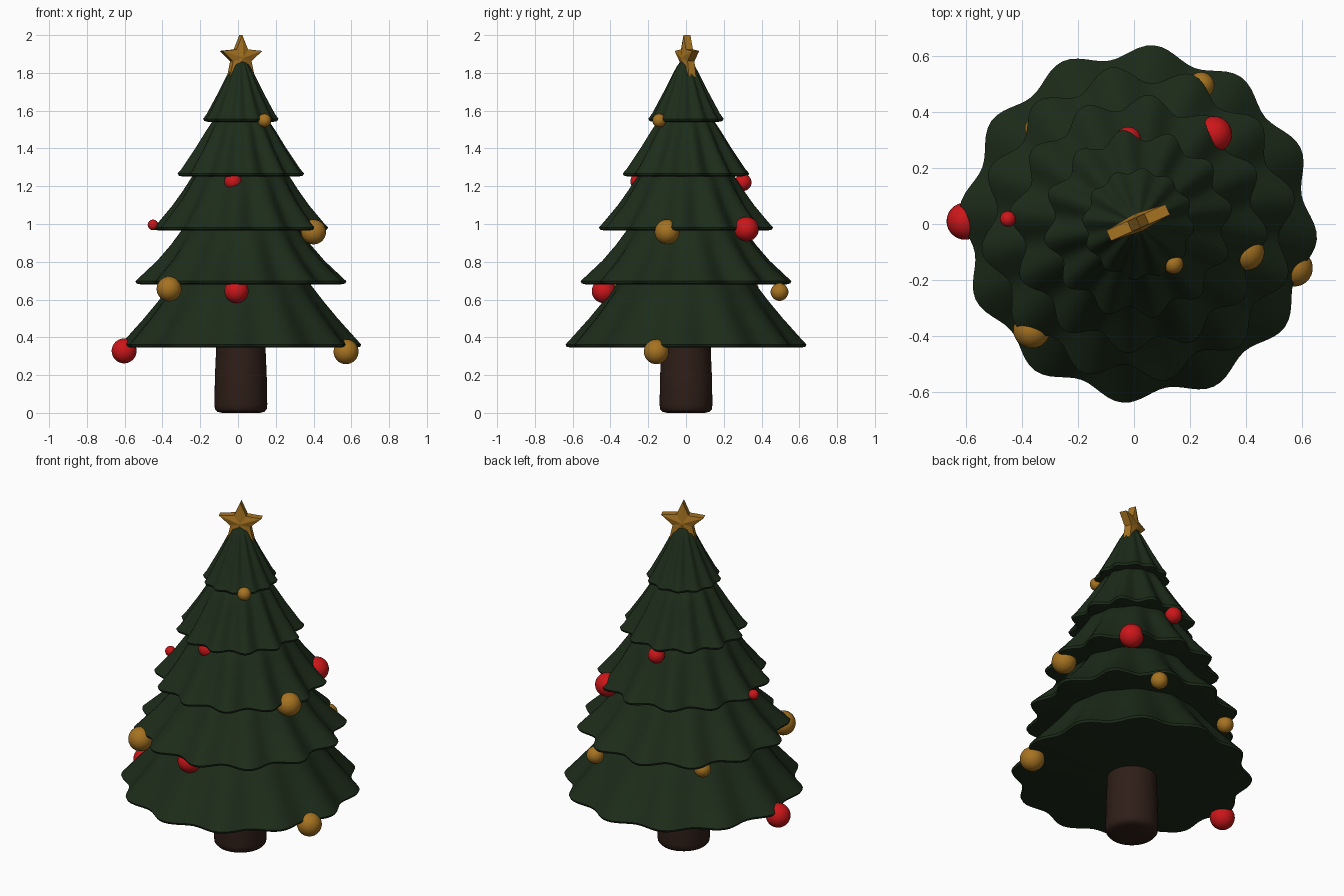
import bpy, bmesh, math
from mathutils import Matrix

if "Cube" in bpy.data.objects:
    bpy.data.objects.remove(bpy.data.objects["Cube"])

CX = 0.015   # tree axis


def material(name, rgb):
    m = bpy.data.materials.new(name)
    m.diffuse_color = (*rgb, 1)
    m.use_nodes = True
    m.node_tree.nodes["Principled BSDF"].inputs["Base Color"].default_value = m.diffuse_color
    return m


GREEN = material("needle_green", (0.012, 0.025, 0.010))
BROWN = material("bark_brown", (0.028, 0.013, 0.009))
RED = material("bauble_red", (0.60, 0.008, 0.010))
GOLD = material("gold", (0.38, 0.17, 0.015))


def finish(bm, name, mat, angle=None):
    bmesh.ops.recalc_face_normals(bm, faces=bm.faces)
    me = bpy.data.meshes.new(name)
    bm.to_mesh(me)
    bm.free()
    ob = bpy.data.objects.new(name, me)
    bpy.context.collection.objects.link(ob)
    me.materials.append(mat)
    if angle:
        bpy.ops.object.select_all(action='DESELECT')
        ob.select_set(True)
        bpy.context.view_layer.objects.active = ob
        bpy.ops.object.shade_smooth_by_angle(angle=math.radians(angle))
    return ob


def lathe(name, profile, mat, seg, radius=lambda r, i, a: r, angle=45):
    """Revolve (r, z) points about the tree axis, closing both ends."""
    bm = bmesh.new()
    rings = []
    for i, (r, z) in enumerate(profile):
        ring = []
        for k in range(seg):
            a = 2 * math.pi * k / seg
            q = radius(r, i, a)
            ring.append(bm.verts.new((CX + q * math.cos(a), q * math.sin(a), z)))
        rings.append(ring)
    for lo, hi in zip(rings, rings[1:]):
        for k in range(seg):
            n = (k + 1) % seg
            bm.faces.new((lo[k], lo[n], hi[n], hi[k]))
    for ring, z in ((rings[0], profile[0][1]), (rings[-1], profile[-1][1])):
        c = bm.verts.new((CX, 0, z))
        for k in range(seg):
            bm.faces.new((ring[k], ring[(k + 1) % seg], c))
    return finish(bm, name, mat, angle)


# Trunk with rounded foot
lathe("trunk", [(0.10, 0.0), (0.125, 0.006), (0.137, 0.02), (0.14, 0.045),
                (0.137, 0.2), (0.132, 0.31), (0.13, 0.40)], BROWN, 48)

# Ruffled branch tiers: (wave depth, crest phase, slope from rim to top)
TIERS = [
    (0.024, 25, [(.64, .362), (.605, .40), (.515, .50), (.44, .59), (.37, .68), (.29, .76)]),
    (0.032, 10, [(.567, .697), (.537, .725), (.45, .805), (.375, .89), (.315, .97), (.24, 1.03)]),
    (0.028, 25, [(.463, .982), (.437, 1.01), (.362, 1.10), (.305, 1.18), (.26, 1.25), (.19, 1.31)]),
    (0.022, 10, [(.34, 1.268), (.32, 1.29), (.245, 1.40), (.195, 1.48), (.155, 1.54), (.09, 1.60)]),
    (0.009, 25, [(.20, 1.557), (.18, 1.585), (.118, 1.70), (.068, 1.80), (.042, 1.845), (.012, 1.87)]),
]
FADE = [1, 1, 1, 0.9, 0.65, 0.4, 0.2, 0]

for n, (amp, phase, slope) in enumerate(TIERS):
    R, z = slope[0]
    under = [(R - 0.03, z - 0.017), (R - 0.006, z - 0.012)]

    def ruffle(r, i, a, amp=amp, phase=phase):
        return r + amp * FADE[i] * (math.cos(12 * (a - math.radians(phase))) - 1)

    lathe(f"branch_tier_{n + 1}", under + slope, GREEN, 144, ruffle, 50)

# Baubles: x, y, z, radius, material
BAUBLES = [
    (-.603, .01, .328, .066, RED), (.572, -.157, .324, .066, GOLD),
    (-.365, -.378, .656, .066, GOLD), (-.008, -.435, .645, .064, RED),
    (.24, .495, .64, .047, GOLD), (-.345, .34, .655, .045, GOLD),
    (.40, -.10, .958, .066, GOLD), (.285, .32, .973, .065, RED),
    (-.45, .018, .995, .028, RED), (-.025, -.248, 1.225, .047, RED),
    (-.02, .302, 1.22, .045, RED), (.14, -.142, 1.548, .036, GOLD),
]
for n, (x, y, z, r, mat) in enumerate(BAUBLES):
    bm = bmesh.new()
    bmesh.ops.create_uvsphere(bm, u_segments=32, v_segments=16, radius=r,
                              matrix=Matrix.Translation((x, y, z)))
    finish(bm, f"bauble_{n + 1}", mat, 60)

# Five-pointed star with a raised centre on both faces
bm = bmesh.new()
front, back = [], []
for k in range(10):
    a = math.pi / 2 + k * math.pi / 5
    r = 0.121 if k % 2 == 0 else 0.056
    for side, y in ((front, -0.02), (back, 0.02)):
        side.append(bm.verts.new((r * math.cos(a), y, r * math.sin(a))))
peaks = [bm.verts.new((0, y, 0)) for y in (-0.034, 0.034)]
for k in range(10):
    n = (k + 1) % 10
    bm.faces.new((front[k], front[n], back[n], back[k]))
    bm.faces.new((front[k], front[n], peaks[0]))
    bm.faces.new((back[k], back[n], peaks[1]))
bm.transform(Matrix.Translation((CX, 0.005, 1.879)) @ Matrix.Rotation(math.radians(24), 4, 'Z'))
finish(bm, "star", GOLD)
